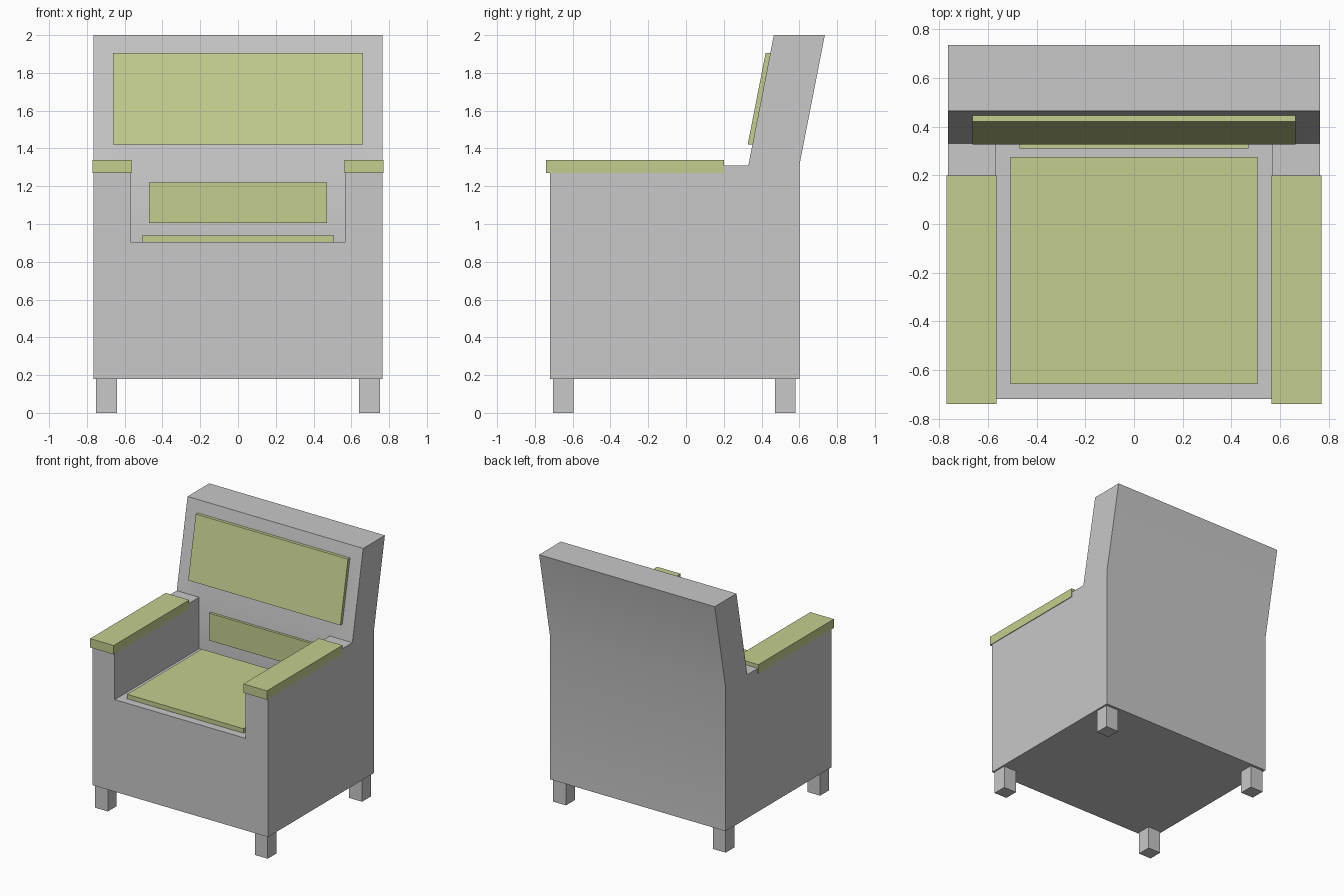
import bpy
import bmesh
from math import radians

cube = bpy.data.objects.get("Cube")
if cube:
    bpy.data.objects.remove(cube, do_unlink=True)


def make_material(name, rgb):
    mat = bpy.data.materials.new(name)
    mat.use_nodes = True
    mat.diffuse_color = (*rgb, 1)
    mat.node_tree.nodes["Principled BSDF"].inputs["Base Color"].default_value = (*rgb, 1)
    return mat


GREY = make_material("grey_upholstery", (0.58, 0.58, 0.58))
GREEN = make_material("pale_green_padding", (0.55, 0.62, 0.28))


def add_object(name, bm, mat):
    bmesh.ops.recalc_face_normals(bm, faces=bm.faces[:])
    mesh = bpy.data.meshes.new(name)
    bm.to_mesh(mesh)
    bm.free()
    mesh.materials.append(mat)
    obj = bpy.data.objects.new(name, mesh)
    bpy.context.collection.objects.link(obj)
    return obj


def extrude_profile(points, x0, x1):
    """Side profile of (y, z) points extruded across x."""
    bm = bmesh.new()
    face = bm.faces.new([bm.verts.new((x0, y, z)) for y, z in points])
    new = bmesh.ops.extrude_face_region(bm, geom=[face])["geom"]
    verts = [v for v in new if isinstance(v, bmesh.types.BMVert)]
    bmesh.ops.translate(bm, verts=verts, vec=(x1 - x0, 0, 0))
    return bm


def add_box(name, mat, x, y, z):
    profile = [(y[0], z[0]), (y[1], z[0]), (y[1], z[1]), (y[0], z[1])]
    return add_object(name, extrude_profile(profile, *x), mat)


HALF, INNER = 0.765, 0.57
FRONT, INNER_BACK, REAR = -0.72, 0.33, 0.6
BASE, SEAT, ARM, TOP = 0.18, 0.905, 1.31, 2.0
LEAN = 0.135


def back_front(z):
    """y of the leaning front face of the backrest."""
    return INNER_BACK + LEAN * (z - ARM) / (TOP - ARM)


# Body: seat block and leaning backrest in one profile
bm = extrude_profile([(FRONT, BASE), (FRONT, SEAT), (INNER_BACK, SEAT),
                      (INNER_BACK, ARM), (INNER_BACK + LEAN, TOP),
                      (REAR + LEAN, TOP), (REAR, ARM), (REAR, BASE)], -HALF, HALF)
for x in (-INNER, INNER):
    bmesh.ops.bisect_plane(bm, geom=bm.verts[:] + bm.edges[:] + bm.faces[:],
                           plane_co=(x, 0, 0), plane_no=(1, 0, 0))
bmesh.ops.recalc_face_normals(bm, faces=bm.faces[:])

# Arms: raise the outer strips of the seat
for side in (-1, 1):
    strip = [f for f in bm.faces
             if all(abs(v.co.z - SEAT) < 1e-4 and v.co.x * side > INNER - 1e-4
                    for v in f.verts)]
    new = bmesh.ops.extrude_face_region(bm, geom=strip)["geom"]
    bmesh.ops.delete(bm, geom=strip, context="FACES")
    bmesh.ops.translate(bm, vec=(0, 0, ARM - SEAT),
                        verts=[v for v in new if isinstance(v, bmesh.types.BMVert)])

# Weld the arms to the backrest
hidden = [f for f in bm.faces
          if abs(f.calc_center_median().x) > INNER
          and all(abs(v.co.y - INNER_BACK) < 1e-4 for v in f.verts)]
bmesh.ops.delete(bm, geom=hidden, context="FACES")
bmesh.ops.remove_doubles(bm, verts=bm.verts[:], dist=1e-4)
body = add_object("chair_body", bm, GREY)

bpy.ops.object.select_all(action="DESELECT")
body.select_set(True)
bpy.context.view_layer.objects.active = body
bpy.ops.object.shade_smooth_by_angle(angle=radians(30))

# Legs and arm pads, mirrored left and right
for side, label in ((1, "left"), (-1, "right")):
    for end, y in (("front", -0.65), ("back", 0.525)):
        add_box(f"{end}_{label}_leg", GREY, sorted((side * 0.64, side * 0.752)),
                (y - 0.055, y + 0.055), (0, BASE))
    add_box(f"{label}_arm_pad", GREEN, sorted((side * 0.565, side * 0.77)),
            (-0.74, 0.2), (1.27, 1.34))

# Cushions
add_box("seat_cushion", GREEN, (-0.508, 0.508), (-0.657, 0.275), (SEAT, 0.94))
add_box("lower_back_cushion", GREEN, (-0.47, 0.47), (0.31, INNER_BACK), (1.005, 1.22))
low, high, thick = 1.42, 1.905, 0.025
add_object("upper_back_cushion", extrude_profile(
    [(back_front(low) - thick, low), (back_front(low), low),
     (back_front(high), high), (back_front(high) - thick, high)], -0.663, 0.663), GREEN)
